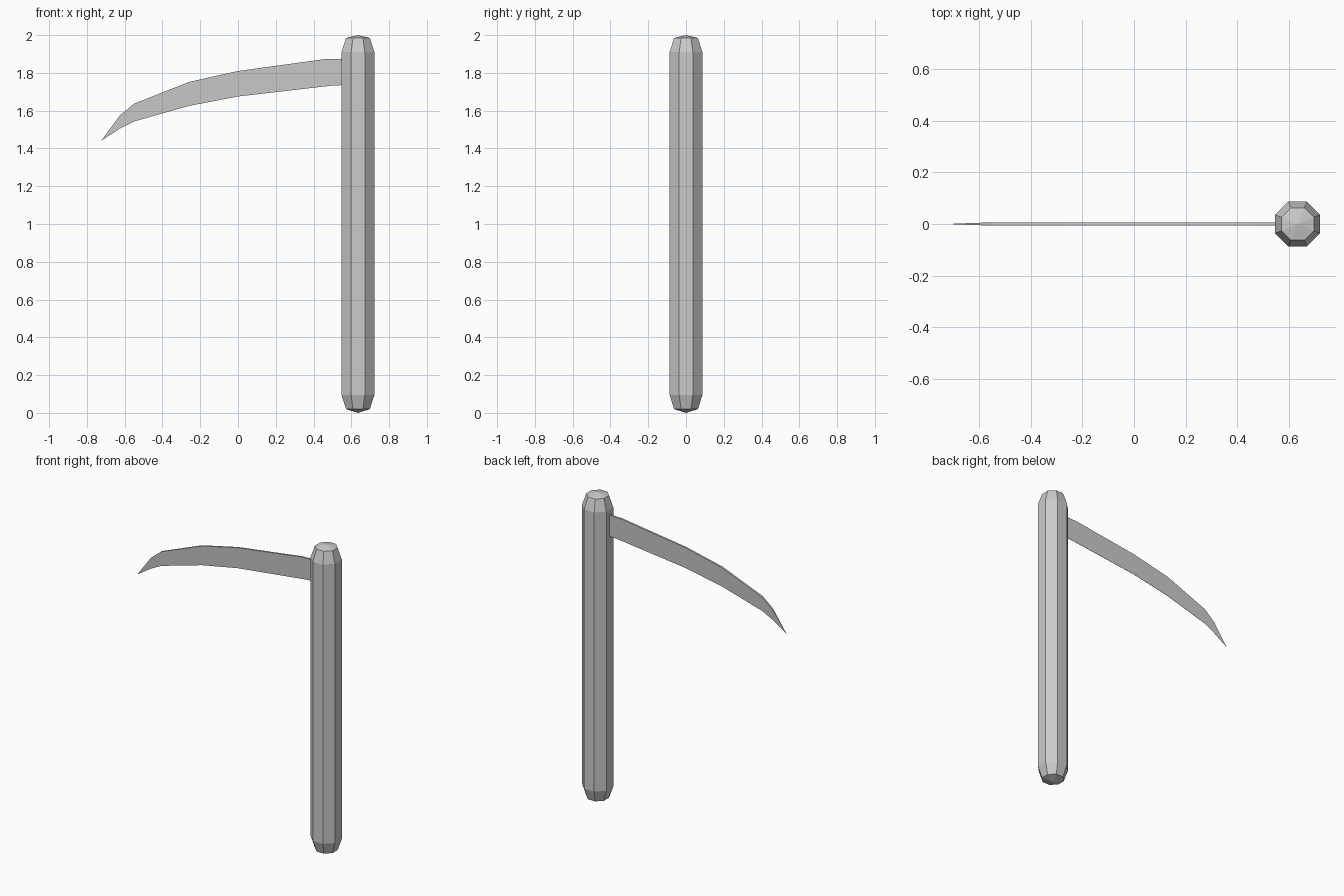
import bpy
import bmesh
from math import cos, sin, pi

cube = bpy.data.objects.get("Cube")
if cube:
    bpy.data.objects.remove(cube, do_unlink=True)

grey = bpy.data.materials.new("plain grey")
grey.use_nodes = True
COLOUR = (0.6, 0.6, 0.6, 1)
grey.diffuse_color = COLOUR
grey.node_tree.nodes["Principled BSDF"].inputs["Base Color"].default_value = COLOUR


def finish(bm, name):
    """Turn a bmesh into a flat-shaded grey object."""
    bmesh.ops.recalc_face_normals(bm, faces=bm.faces)
    mesh = bpy.data.meshes.new(name)
    bm.to_mesh(mesh)
    bm.free()
    mesh.materials.append(grey)
    obj = bpy.data.objects.new(name, mesh)
    bpy.context.collection.objects.link(obj)
    return obj


def bridge(bm, a, b):
    """Join two closed rings of vertices with quads."""
    for i in range(len(a)):
        j = (i + 1) % len(a)
        bm.faces.new((a[i], a[j], b[j], b[i]))


def fan(bm, ring, tip):
    """Close a ring of vertices to a point."""
    for i in range(len(ring)):
        bm.faces.new((ring[i], ring[(i + 1) % len(ring)], tip))


# Handle: eight-sided post with tapered ends and shallow pointed caps
SIDES, AXIS_X = 8, 0.635
bm = bmesh.new()
rings = []
for z, apothem in ((0.02, 0.063), (0.095, 0.087), (1.91, 0.087), (1.985, 0.063)):
    r = apothem / cos(pi / SIDES)
    angles = [(i + 0.5) * 2 * pi / SIDES for i in range(SIDES)]
    rings.append([bm.verts.new((AXIS_X + r * cos(a), r * sin(a), z)) for a in angles])
for lower, upper in zip(rings, rings[1:]):
    bridge(bm, lower, upper)
fan(bm, rings[0], bm.verts.new((AXIS_X, 0, 0)))
fan(bm, rings[-1], bm.verts.new((AXIS_X, 0, 2)))
finish(bm, "handle")

# Blade: wedge section, thick along the spine and thin along the cutting edge
# Stations hold spine x, spine z, edge x, edge z, half thickness
stations = (
    (0.55, 1.875, 0.55, 1.735, 0.006),
    (0.46, 1.873, 0.50, 1.733, 0.006),
    (0.0, 1.81, 0.0, 1.675, 0.006),
    (-0.26, 1.752, -0.26, 1.625, 0.006),
    (-0.55, 1.637, -0.55, 1.543, 0.006),
    (-0.625, 1.575, -0.625, 1.505, 0.004),
)
bm = bmesh.new()
sections = []
for sx, sz, ex, ez, t in stations:
    points = ((sx, -t, sz), (sx, t, sz), (ex, t / 8, ez), (ex, -t / 8, ez))
    sections.append([bm.verts.new(p) for p in points])
for near, far in zip(sections, sections[1:]):
    bridge(bm, near, far)
bm.faces.new(sections[0])
fan(bm, sections[-1], bm.verts.new((-0.725, 0, 1.44)))
finish(bm, "blade")
